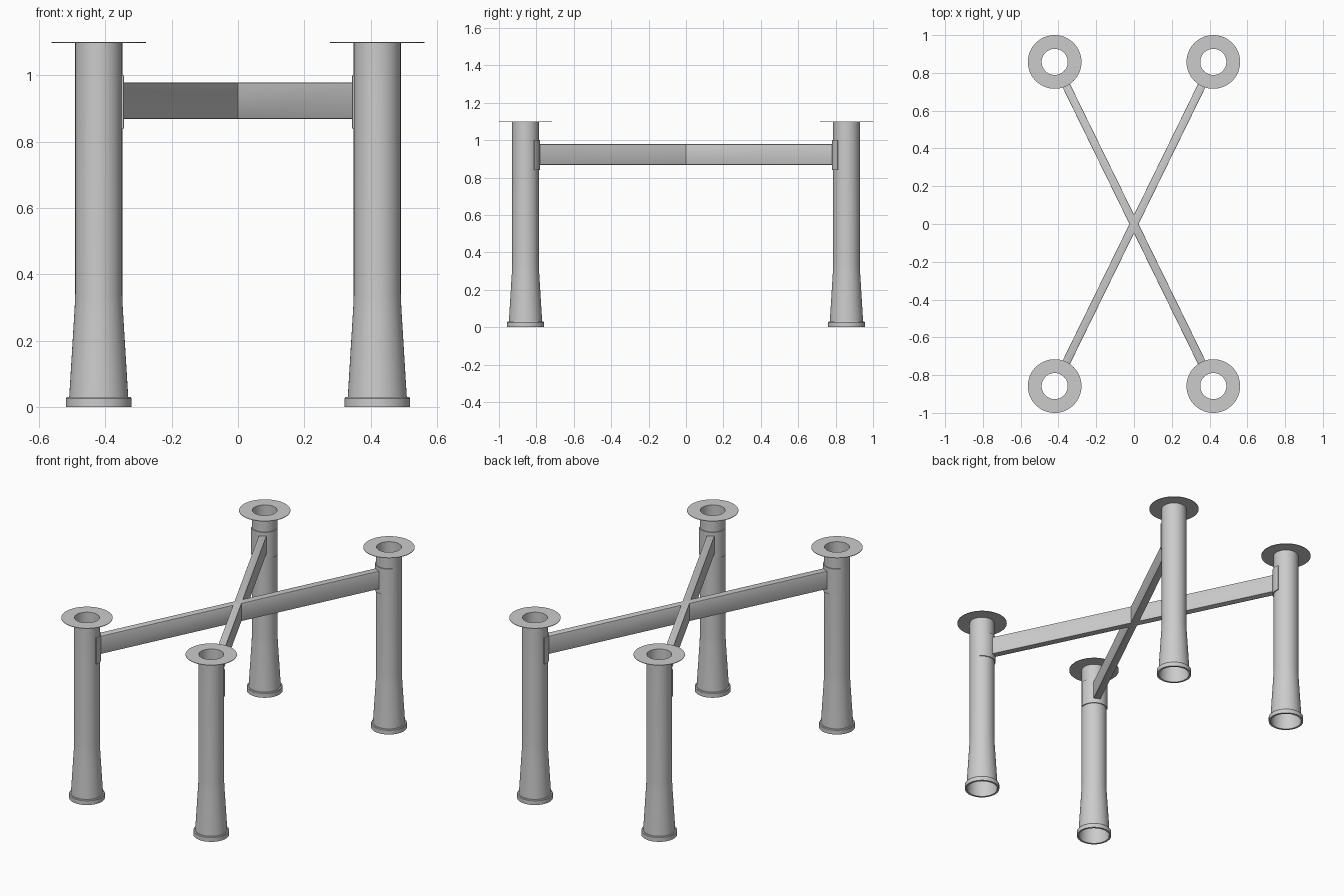
import bpy, bmesh, math
from mathutils import Vector

if "Cube" in bpy.data.objects:
    bpy.data.objects.remove(bpy.data.objects["Cube"], do_unlink=True)

LEG_X, LEG_Y = 0.42, 0.858
HEIGHT, TUBE_R, SEGMENTS = 1.10, 0.071, 64

# One painted metal colour
metal = bpy.data.materials.new("light grey metal")
metal.use_nodes = True
colour = (0.6, 0.6, 0.6, 1)
metal.diffuse_color = colour
metal.node_tree.nodes["Principled BSDF"].inputs["Base Color"].default_value = colour


def make_object(name, bm, location=(0, 0, 0), smooth=True):
    bmesh.ops.recalc_face_normals(bm, faces=bm.faces)
    mesh = bpy.data.meshes.new(name)
    bm.to_mesh(mesh)
    bm.free()
    mesh.materials.append(metal)
    ob = bpy.data.objects.new(name, mesh)
    ob.location = location
    bpy.context.collection.objects.link(ob)
    if smooth:
        bpy.ops.object.select_all(action='DESELECT')
        ob.select_set(True)
        bpy.context.view_layer.objects.active = ob
        bpy.ops.object.shade_smooth_by_angle(angle=math.radians(30))
    return ob


def lathe(name, profile, location, start=0, sweep=math.tau, steps=SEGMENTS):
    """Turn a closed (radius, z) profile about the vertical axis."""
    bm = bmesh.new()
    full = sweep >= math.tau
    rings = []
    for i in range(steps if full else steps + 1):
        a = start + sweep * i / steps
        rings.append([bm.verts.new((r * math.cos(a), r * math.sin(a), z)) for r, z in profile])
    for i in range(steps):
        a, b = rings[i], rings[(i + 1) % len(rings)]
        for j in range(len(profile)):
            k = (j + 1) % len(profile)
            bm.faces.new((a[j], b[j], b[k], a[k]))
    if not full:
        bm.faces.new(rings[0])
        bm.faces.new(rings[-1])
    return make_object(name, bm, location)


WALL = 0.002
tube = [(0.089, 0.03), (0.0725, 0.30), (TUBE_R, 0.34), (TUBE_R, HEIGHT - 0.003)]
tube += [(r - WALL, z) for r, z in reversed(tube)]
foot = [(0.087, 0), (0.099, 0), (0.099, 0.026), (0.096, 0.03), (0.087, 0.03)]
flange = [(TUBE_R - WALL, HEIGHT - 0.003), (0.142, HEIGHT - 0.003),
          (0.142, HEIGHT), (TUBE_R - WALL, HEIGHT)]
saddle = [(TUBE_R - 0.001, 0.84), (0.077, 0.84), (0.077, 1.0), (TUBE_R - 0.001, 1.0)]

# Four legs, each with foot ring, top flange and curved bracket facing the centre
for side, sx in (("left", 1), ("right", -1)):
    for end, sy in (("front", -1), ("back", 1)):
        place = (sx * LEG_X, sy * LEG_Y, 0)
        label = f"{end}_{side}"
        lathe(f"{label}_leg", tube, place)
        lathe(f"{label}_foot", foot, place)
        lathe(f"{label}_flange", flange, place)
        inward = math.atan2(-sy * LEG_Y, -sx * LEG_X)
        half = math.radians(77)
        lathe(f"{label}_bracket", saddle, place, inward - half, 2 * half, 32)

# Crossed brace, one X-shaped bar with softened long edges
half_w = 0.0215
length = math.hypot(LEG_X, LEG_Y)
reach = length - 0.074
along = Vector((LEG_X, LEG_Y)) / length
outline = []
for sx, sy in ((1, 1), (-1, 1), (-1, -1), (1, -1)):
    d = Vector((along.x * sx, along.y * sy))
    n = Vector((-d.y, d.x))
    outline += [d * reach - n * half_w, d * reach + n * half_w]
    # inner corner between this arm and the next
    if sx == sy:
        outline.append(Vector((0, sy * half_w / along.x)))
    else:
        outline.append(Vector((sx * half_w / along.y, 0)))

bm = bmesh.new()
low, high = 0.868, 0.978
bottom = bm.faces.new([bm.verts.new((p.x, p.y, low)) for p in outline])
lifted = bmesh.ops.extrude_face_region(bm, geom=[bottom], use_keep_orig=True)
for v in lifted["geom"]:
    if isinstance(v, bmesh.types.BMVert):
        v.co.z = high
rims = [e for e in bm.edges if abs(e.verts[0].co.z - e.verts[1].co.z) < 1e-5]
bmesh.ops.bevel(bm, geom=rims, offset=0.003, segments=2, profile=0.5, affect='EDGES')
make_object("cross_brace", bm)
